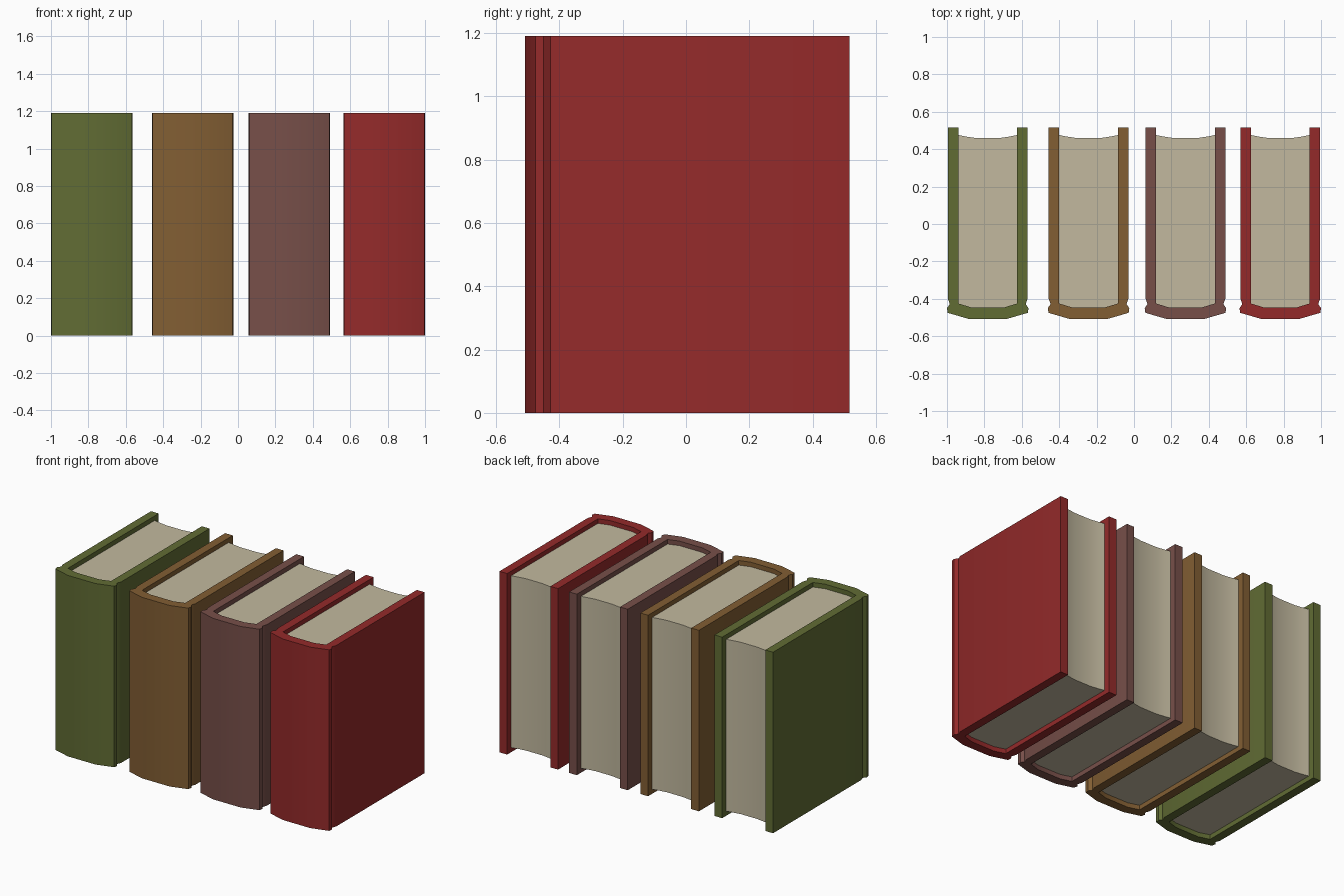
import bpy, bmesh, math

if "Cube" in bpy.data.objects:
    bpy.data.objects.remove(bpy.data.objects["Cube"])

H = 1.19          # book height
RECESS = 0.03     # pages sit below the cover edge


def material(name, srgb):
    m = bpy.data.materials.new(name)
    lin = [((c / 255 + 0.055) / 1.055) ** 2.4 for c in srgb]
    m.diffuse_color = (*lin, 1)
    m.use_nodes = True
    m.node_tree.nodes["Principled BSDF"].inputs["Base Color"].default_value = m.diffuse_color
    return m


def mirrored(half):
    """Right half of an outline -> whole outline, symmetric in x."""
    return half + [(-x, y) for x, y in reversed(half)]


def prism(name, outline, z0, z1, x, mat):
    bm = bmesh.new()
    face = bm.faces.new([bm.verts.new((px, py, z0)) for px, py in outline])
    top = bmesh.ops.extrude_face_region(bm, geom=[face])["geom"]
    verts = [g for g in top if isinstance(g, bmesh.types.BMVert)]
    bmesh.ops.translate(bm, verts=verts, vec=(0, 0, z1 - z0))
    bmesh.ops.recalc_face_normals(bm, faces=bm.faces)
    me = bpy.data.meshes.new(name)
    bm.to_mesh(me)
    bm.free()
    me.materials.append(mat)
    ob = bpy.data.objects.new(name, me)
    bpy.context.collection.objects.link(ob)
    ob.location.x = x
    bpy.ops.object.select_all(action='DESELECT')
    ob.select_set(True)
    bpy.context.view_layer.objects.active = ob
    bpy.ops.object.shade_smooth_by_angle(angle=math.radians(40))
    return ob


# Cover: U-shaped section with hinge groove and rounded spine
outer = [(0.213, 0.517), (0.213, -0.40), (0.203, -0.428), (0.218, -0.450),
         (0.214, -0.475), (0.10, -0.508)]
inner = [(0.157, 0.517), (0.157, -0.425), (0.085, -0.447)]
cover = mirrored(outer) + list(reversed(mirrored(inner)))

# Page block: hollow fore-edge, rounded back against the spine
pages = mirrored([(0.158, 0.476), (0.12, 0.468), (0.06, 0.459)][::-1]
                 + [(0.158, -0.426), (0.085, -0.448)])

paper = material("paper", (194, 185, 159))
books = [("green", (97, 108, 52), -0.782), ("brown", (130, 94, 51), -0.243),
         ("mauve", (119, 79, 73), 0.275), ("red", (148, 42, 42), 0.782)]

for name, colour, x in books:
    prism(name + "_book_cover", cover, 0, H, x, material(name + " cloth", colour))
    prism(name + "_book_pages", pages, RECESS, H - RECESS, x, paper)
